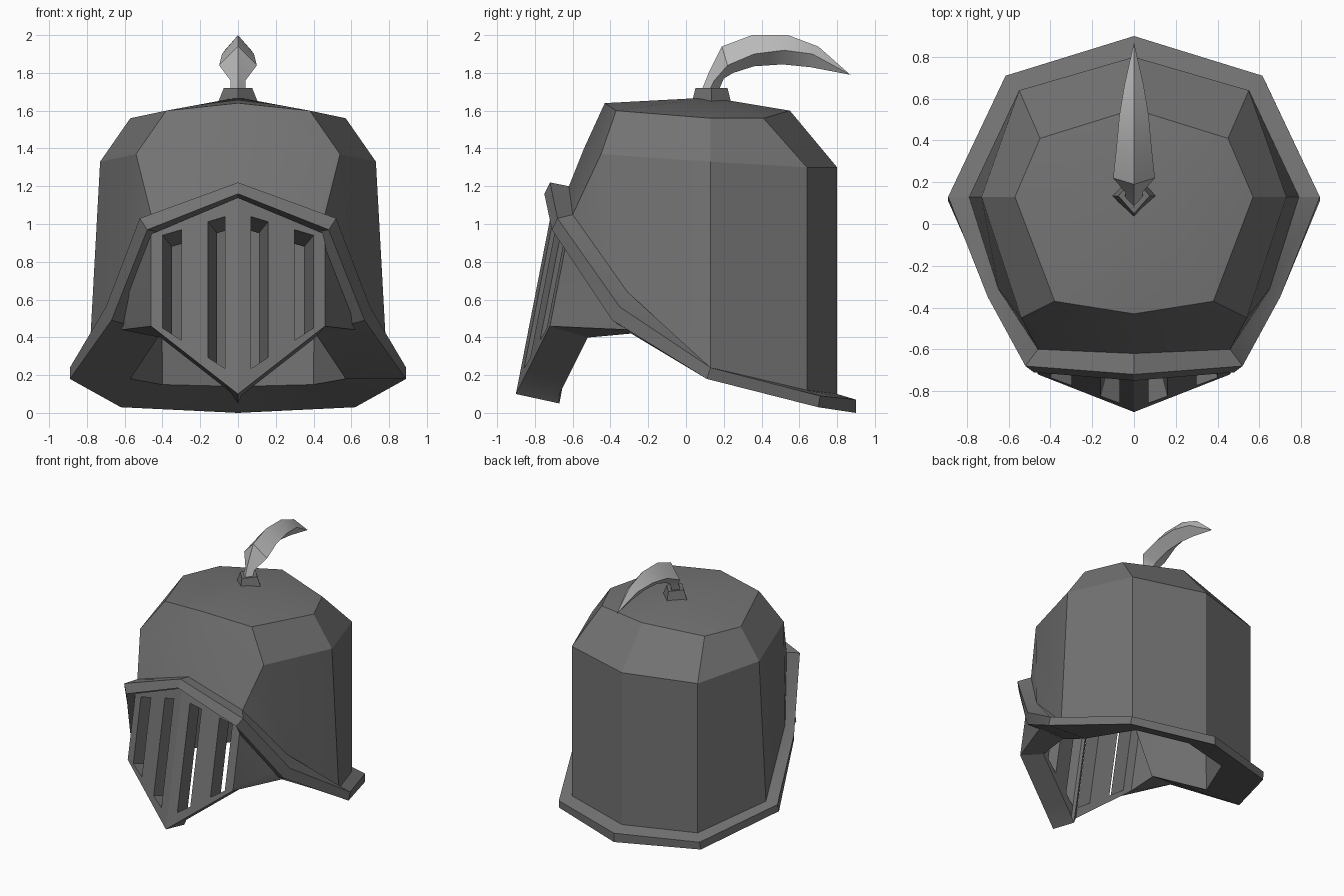
import bpy, bmesh, math
from mathutils import Vector

cube = bpy.data.objects.get("Cube")
if cube:
    bpy.data.objects.remove(cube, do_unlink=True)


def material(name, value):
    m = bpy.data.materials.new(name)
    m.use_nodes = True
    color = (value, value, value, 1)
    m.diffuse_color = color
    m.node_tree.nodes["Principled BSDF"].inputs["Base Color"].default_value = color
    return m


steel = material("dark steel", 0.17)
silver = material("pale plume", 0.5)


def finish(name, bm, mat, angle):
    bmesh.ops.remove_doubles(bm, verts=bm.verts, dist=0.0005)
    bmesh.ops.recalc_face_normals(bm, faces=bm.faces)
    mesh = bpy.data.meshes.new(name)
    bm.to_mesh(mesh)
    bm.free()
    mesh.materials.append(mat)
    obj = bpy.data.objects.new(name, mesh)
    bpy.context.collection.objects.link(obj)
    bpy.ops.object.select_all(action='DESELECT')
    obj.select_set(True)
    bpy.context.view_layer.objects.active = obj
    bpy.ops.object.shade_smooth_by_angle(angle=math.radians(angle))


def loft(bm, rings, cap_start=None, cap_end=None):
    """Join rings of equal length; optionally close ends onto a point."""
    loops = [[bm.verts.new(p) for p in ring] for ring in rings]
    n = len(loops[0])
    for a, b in zip(loops, loops[1:]):
        for i in range(n):
            j = (i + 1) % n
            bm.faces.new((a[i], a[j], b[j], b[i]))
    for tip, loop in ((cap_start, loops[0]), (cap_end, loops[-1])):
        if tip:
            v = bm.verts.new(tip)
            for i in range(n):
                bm.faces.new((v, loop[i], loop[(i + 1) % n]))


def mirrored(half):
    """Half ring from front centre to back centre, completed on the other side."""
    return half + [(-x, y, z) for x, y, z in half[-2:0:-1]]


def shrink(ring, s):
    return [(x * s, 0.13 + (y - 0.13) * s, z) for x, y, z in ring]


# Helmet shell with brim, wide underside and hollow inside
crown = [(0, -.43, 1.64), (.38, -.37, 1.60), (.38, -.37, 1.60),
         (.57, .13, 1.56), (.45, .41, 1.56), (0, .55, 1.60)]
shoulder = [(0, -.54, 1.40), (.54, -.45, 1.37), (.54, -.45, 1.37),
            (.73, .13, 1.33), (.55, .64, 1.30), (0, .80, 1.30)]
hem = [(0, -.62, 1.20), (.46, -.60, 1.05), (.65, -.31, .64),
       (.79, .13, .24), (.55, .64, .12), (0, .80, .10)]
brim_top = [(0, -.72, 1.22), (.52, -.68, 1.03), (.70, -.35, .56),
            (.89, .13, .24), (.615, .71, .09), (0, .90, .07)]
brim_low = [(0, -.75, 1.16), (.48, -.71, .97), (.67, -.39, .49),
            (.89, .11, .18), (.62, .70, .03), (0, .90, 0)]
lining = [(0, -.50, 1.08), (.38, -.47, .95), (.41, -.29, .42),
          (.57, .13, .18), (.40, .50, .15), (0, .61, .14)]
crown, shoulder, hem, brim_top, brim_low, lining = map(
    mirrored, (crown, shoulder, hem, brim_top, brim_low, lining))
bm = bmesh.new()
loft(bm, [crown, shoulder, hem, brim_top, brim_low, lining,
          shrink(shoulder, .74), shrink(crown, .7)],
     (0, .13, 1.67), (0, .13, 1.5))
bmesh.ops.dissolve_degenerate(bm, dist=0.0005, edges=bm.edges)
finish("helmet_shell", bm, steel, 22)


# Slotted visor: columns of four levels, with the middle cell left open at slots
def column(x):
    a = abs(x)
    levels = (.10 + .78 * a, .19 + .65 * a, 1.06 - .3 * a, 1.14 - .42 * a)
    return [Vector((x, -.92 + .195 * z + .24 * a, z)) for z in levels]


def side_column(side):
    low, high = Vector((side * .62, -.31, .44)), Vector((side * .64, -.33, .58))
    return [low.lerp(high, t / 3) for t in range(4)]


def inward(x):
    """Direction and depth of the visor wall at a given column."""
    side = math.copysign(1, x)
    if abs(x) < .01:
        return Vector((0, .23, -.05))
    if abs(x) > .5:
        return Vector((-.2 * side, .02, -.02))
    return Vector((-.05 * side, .20, -.06))


half_xs = [.07, .16, .30, .40, .46]
xs = [-x for x in reversed(half_xs)] + [0] + half_xs
columns = [side_column(-1)] + [column(x) for x in xs] + [side_column(1)]
slots = (2, 4, 7, 9)
bm = bmesh.new()
grid = [[bm.verts.new(p) for p in c] for c in columns]
for i, (a, b) in enumerate(zip(grid, grid[1:])):
    for k in range(3):
        if not (i in slots and k == 1):
            bm.faces.new((a[k], b[k], b[k + 1], a[k + 1]))
wall = bmesh.ops.extrude_face_region(bm, geom=bm.faces[:], use_keep_orig=True)
for v in wall["geom"]:
    if isinstance(v, bmesh.types.BMVert):
        v.co += inward(v.co.x)
finish("visor", bm, steel, 15)


# Plume socket
def diamond(r, ry, z):
    return [(r, .135, z), (0, .135 + ry, z), (-r, .135, z), (0, .135 - ry, z)]


bm = bmesh.new()
loft(bm, [diamond(.115, .11, 1.62), diamond(.075, .085, 1.72), diamond(.05, .06, 1.72)],
     None, (0, .135, 1.70))
finish("plume_socket", bm, steel, 20)

# Plume: diamond sections given as top edge, side ridge, lower edge, half width
sections = [((.08, 1.70), (.12, 1.70), (.17, 1.70), .04),
            ((.12, 1.80), (.15, 1.76), (.20, 1.77), .04),
            ((.19, 1.94), (.22, 1.84), (.25, 1.80), .10),
            ((.35, 2.0), (.36, 1.90), (.36, 1.835), .085),
            ((.54, 2.0), (.52, 1.92), (.51, 1.845), .07),
            ((.70, 1.94), (.67, 1.90), (.66, 1.83), .045)]
bm = bmesh.new()
loft(bm, [[(0, *top), (w, *mid), (0, *low), (-w, *mid)] for top, mid, low, w in sections],
     (0, .12, 1.69), (0, .87, 1.79))
finish("plume", bm, silver, 35)
